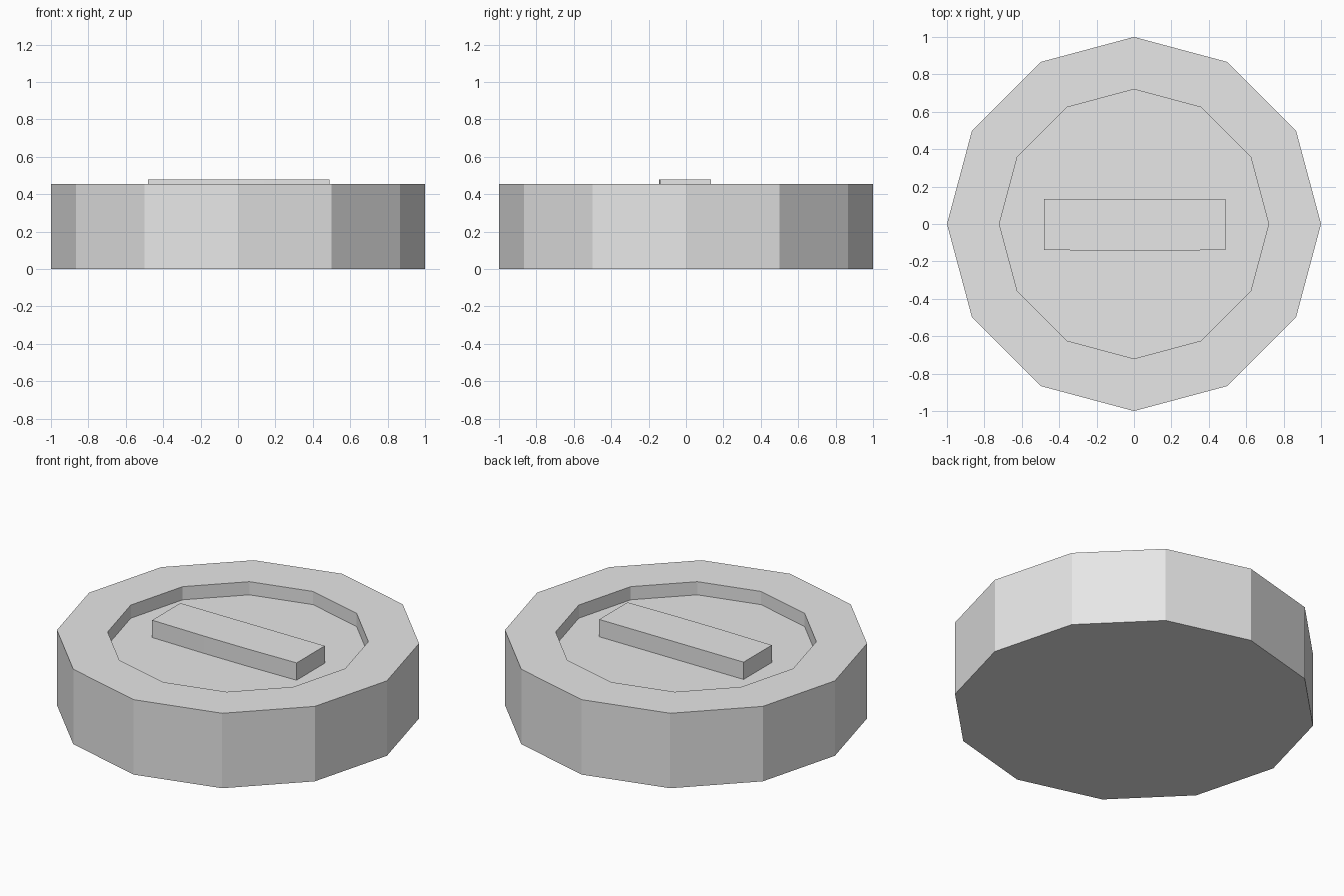
import bpy
import bmesh
import math

default = bpy.data.objects.get("Cube")
if default:
    bpy.data.objects.remove(default, do_unlink=True)

SIDES = 12
TOP, FLOOR = 0.455, 0.375

grey = bpy.data.materials.new("light grey")
grey.use_nodes = True
colour = (0.8, 0.8, 0.8, 1)
grey.diffuse_color = colour
grey.node_tree.nodes["Principled BSDF"].inputs["Base Color"].default_value = colour


def finish(name, bm):
    bmesh.ops.recalc_face_normals(bm, faces=bm.faces)
    mesh = bpy.data.meshes.new(name)
    bm.to_mesh(mesh)
    bm.free()
    mesh.materials.append(grey)
    obj = bpy.data.objects.new(name, mesh)
    bpy.context.collection.objects.link(obj)
    return obj


def ring(bm, radius, z):
    step = 2 * math.pi / SIDES
    return [bm.verts.new((radius * math.cos(i * step), radius * math.sin(i * step), z))
            for i in range(SIDES)]


# Disc with a recessed top: rings run up the outside, over the rim and down
bm = bmesh.new()
rings = [ring(bm, r, z) for r, z in ((1, 0), (1, TOP), (0.72, TOP), (0.72, FLOOR))]
for a, b in zip(rings, rings[1:]):
    for i in range(SIDES):
        j = (i + 1) % SIDES
        bm.faces.new((a[i], a[j], b[j], b[i]))
bm.faces.new(rings[0])
bm.faces.new(rings[-1])
finish("disc_body", bm)

# Raised bar in the recess, its front side very slightly bowed
outline = [(-0.48, -0.138), (-0.13, -0.144), (0.14, -0.144),
           (0.49, -0.138), (0.49, 0.133), (-0.48, 0.133)]
bm = bmesh.new()
base = bm.faces.new([bm.verts.new((x, y, FLOOR)) for x, y in outline])
raised = bmesh.ops.extrude_face_region(bm, geom=[base], use_keep_orig=True)
for v in raised["geom"]:
    if isinstance(v, bmesh.types.BMVert):
        v.co.z = 0.48
finish("raised_bar", bm)
